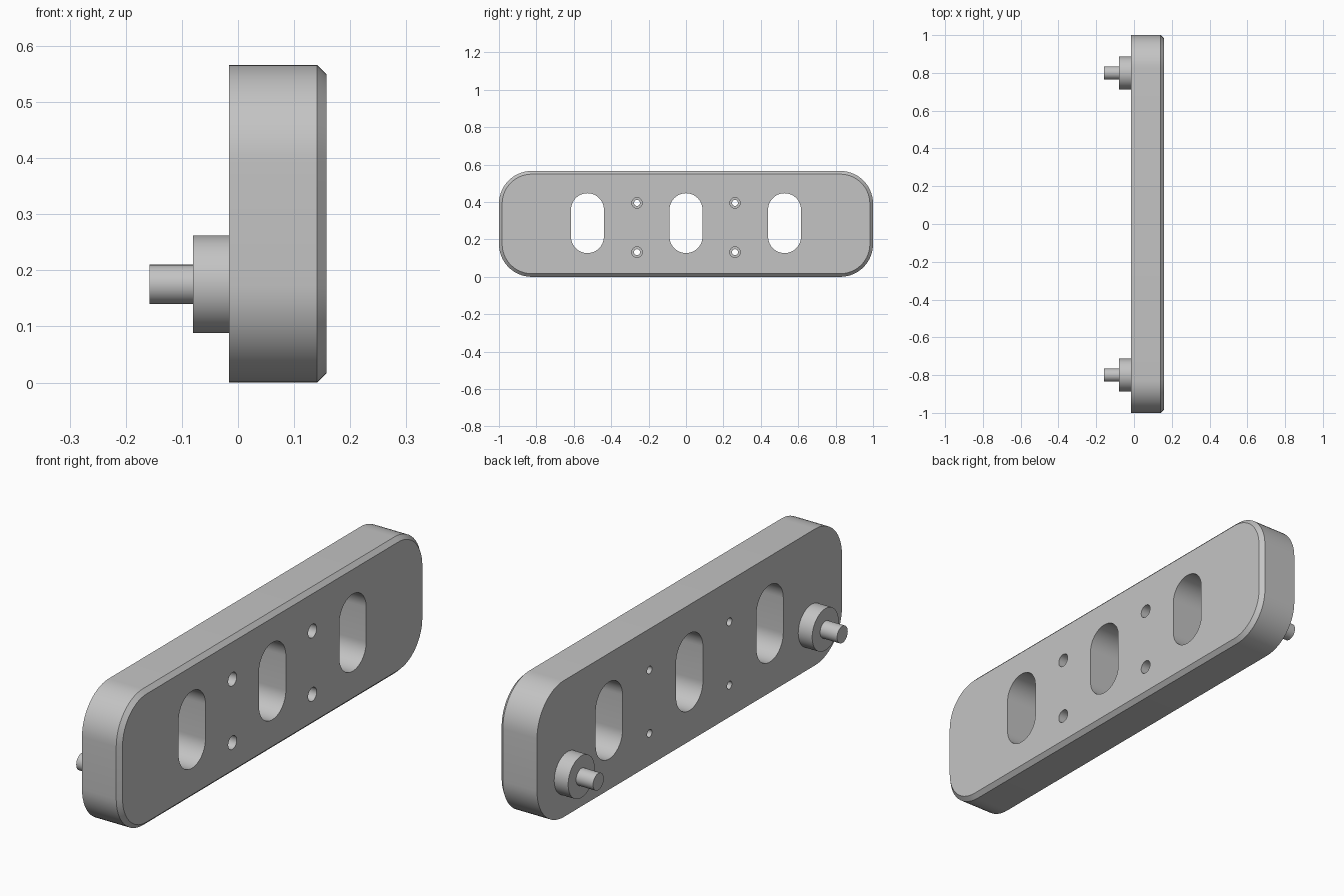
import bpy, bmesh, math

default = bpy.data.objects.get("Cube")
if default:
    bpy.data.objects.remove(default)

grey = bpy.data.materials.new("plain grey")
grey.use_nodes = True
GREY = (0.55, 0.55, 0.55, 1)
grey.diffuse_color = GREY
grey.node_tree.nodes["Principled BSDF"].inputs["Base Color"].default_value = GREY

MID_Z = 0.283
BACK, FACE = -0.016, 0.158


def rounded_outline(half_y, half_z, radius, steps=14):
    """Outline in the YZ plane; a circle when the radius equals both halves."""
    points = []
    for quarter in range(4):
        sy = 1 if quarter in (0, 3) else -1
        sz = 1 if quarter < 2 else -1
        for i in range(steps + 1):
            a = (quarter + i / steps) * math.pi / 2
            p = (sy * (half_y - radius) + radius * math.cos(a),
                 sz * (half_z - radius) + radius * math.sin(a))
            if not points or math.dist(p, points[-1]) > 1e-5:
                points.append(p)
    if math.dist(points[0], points[-1]) < 1e-5:
        points.pop()
    return points


def loft(name, sections, y=0, z=0):
    """Closed solid through (x, outline) sections."""
    bm = bmesh.new()
    rings = [[bm.verts.new((x, y + p[0], z + p[1])) for p in outline]
             for x, outline in sections]
    for a, b in zip(rings, rings[1:]):
        for i in range(len(a)):
            j = (i + 1) % len(a)
            bm.faces.new((a[i], a[j], b[j], b[i]))
    bm.faces.new(rings[0][::-1])
    bm.faces.new(rings[-1])
    bmesh.ops.recalc_face_normals(bm, faces=bm.faces)
    mesh = bpy.data.meshes.new(name)
    bm.to_mesh(mesh)
    bm.free()
    mesh.materials.append(grey)
    obj = bpy.data.objects.new(name, mesh)
    bpy.context.collection.objects.link(obj)
    return obj


def circle(radius):
    return rounded_outline(radius, radius, radius)


# Plate with a chamfered front rim
CHAMFER, CORNER = 0.017, 0.175
outer = rounded_outline(1, MID_Z, CORNER)
inner = rounded_outline(1 - CHAMFER, MID_Z - CHAMFER, CORNER - CHAMFER)
plate = loft("plate", [(BACK, outer), (FACE - CHAMFER, outer), (FACE, inner)], z=MID_Z)

# Cutters: three slots and four counterbored screw holes
cutters = []
slot = rounded_outline(0.088, 0.16, 0.088)
for y in (-0.527, 0, 0.527):
    cutters.append(loft("slot_cutter", [(-0.1, slot), (0.25, slot)], y, 0.287))
bore, sink = circle(0.016), circle(0.028)
for y in (-0.262, 0.262):
    for z in (0.132, 0.395):
        cutters.append(loft("screw_hole_cutter",
                            [(-0.1, bore), (FACE - 0.04, bore),
                             (FACE - 0.04, sink), (0.25, sink)], y, z))
for cutter in cutters:
    mod = plate.modifiers.new("hole", 'BOOLEAN')
    mod.operation, mod.solver, mod.object = 'DIFFERENCE', 'EXACT', cutter

# Bake the holes, then drop the cutters
bpy.context.view_layer.update()
evaluated = plate.evaluated_get(bpy.context.evaluated_depsgraph_get())
cut_mesh = bpy.data.meshes.new_from_object(evaluated)
plate.modifiers.clear()
plate.data = cut_mesh
for cutter in cutters:
    bpy.data.objects.remove(cutter)

# Stepped mounting pegs on the back
collar, pin = circle(0.087), circle(0.035)
pegs = [loft(name, [(-0.158, pin), (-0.08, pin), (-0.08, collar), (BACK + 0.006, collar)],
             y, 0.175)
        for name, y in (("front_peg", -0.8), ("rear_peg", 0.8))]

# Smooth curved walls, keep edges sharp
bpy.ops.object.select_all(action='DESELECT')
for obj in [plate] + pegs:
    obj.select_set(True)
bpy.context.view_layer.objects.active = plate
bpy.ops.object.shade_smooth_by_angle(angle=math.radians(30))
